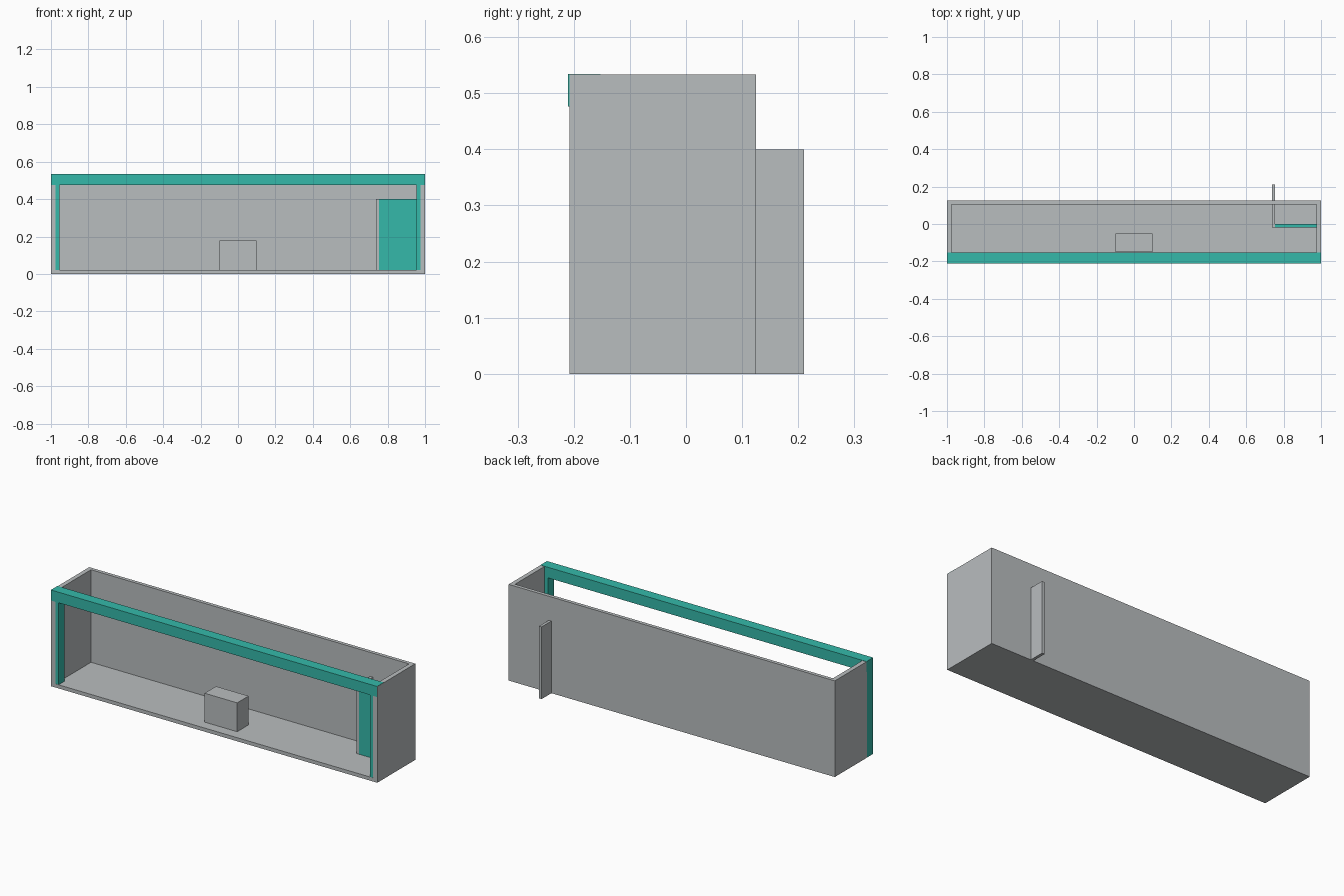
import bpy

if "Cube" in bpy.data.objects:
    bpy.data.objects.remove(bpy.data.objects["Cube"])


def material(name, rgb):
    m = bpy.data.materials.new(name)
    m.diffuse_color = (*rgb, 1.0)
    m.use_nodes = True
    m.node_tree.nodes["Principled BSDF"].inputs["Base Color"].default_value = m.diffuse_color
    return m


GREY = material("light grey", (0.485, 0.509, 0.521))
TEAL = material("teal", (0.035, 0.485, 0.40))


def box(name, x, y, z, mat):
    """Axis-aligned box from (min, max) pairs."""
    bpy.ops.mesh.primitive_cube_add(size=1)
    ob = bpy.context.object
    ob.name = name
    for v in ob.data.vertices:
        v.co = [r[0] if c < 0 else r[1] for c, r in zip(v.co, (x, y, z))]
    ob.data.materials.append(mat)
    return ob


FRONT, BACK, TOP = -0.208, 0.125, 0.533
WALL, FLOOR = 0.025, 0.02

# Open-topped shell: floor, back wall and two end walls
box("floor", (-1 + WALL, 1 - WALL), (FRONT, BACK - 0.02), (0, FLOOR), GREY)
box("back_wall", (-1 + WALL, 1 - WALL), (BACK - 0.02, BACK), (0, TOP), GREY)
box("left_wall", (-1, -1 + WALL), (FRONT, BACK), (0, TOP), GREY)
box("right_wall", (1 - WALL, 1), (FRONT, BACK), (0, TOP), GREY)

# Front frame: posts behind the wall edges, the left one flush outside
box("left_post", (-1.0006, -0.955), (FRONT + 0.0006, -0.155), (0.0006, 0.476), TEAL)
box("right_post", (0.955, 0.9994), (FRONT + 0.0006, -0.155), (0.0006, 0.476), TEAL)
box("top_beam", (-1.0006, 0.9994), (-0.21, -0.152), (0.476, 0.5345), TEAL)

# Counter block near the front
box("counter", (-0.1, 0.1), (-0.15, -0.05), (FLOOR, 0.18), GREY)

# Partition passing through the back wall, and the screen beside it
box("partition", (0.738, 0.754), (-0.018, 0.21), (0, 0.4), GREY)
box("screen", (0.754, 1 - WALL), (-0.018, 0.0), (FLOOR, 0.4), TEAL)
